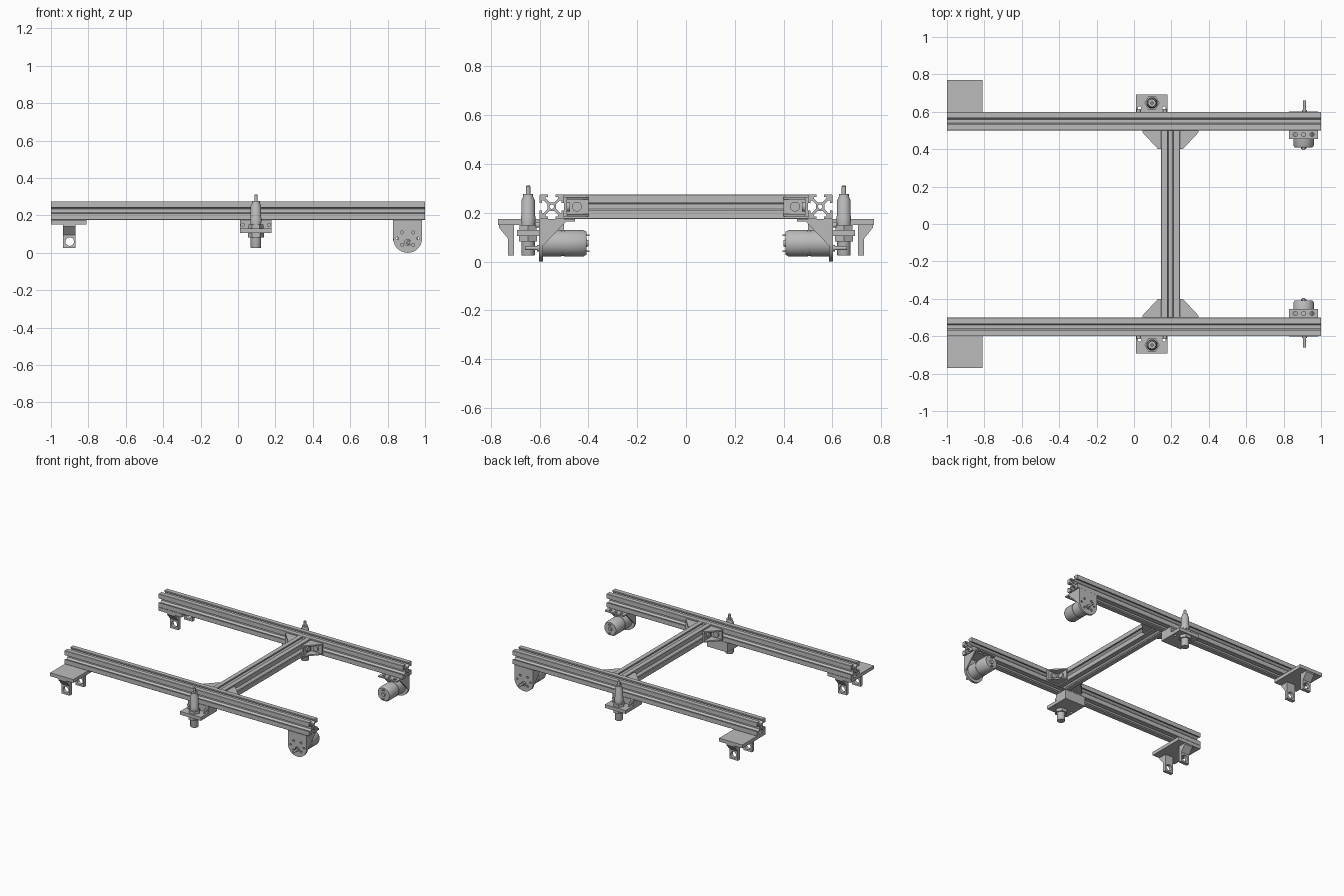
import bpy, bmesh
from math import cos, sin, pi
from mathutils import Matrix

if "Cube" in bpy.data.objects:
    bpy.data.objects.remove(bpy.data.objects["Cube"])

grey = bpy.data.materials.new("plain grey")
grey.use_nodes = True
grey.diffuse_color = (0.5, 0.5, 0.5, 1)
grey.node_tree.nodes["Principled BSDF"].inputs["Base Color"].default_value = (0.5, 0.5, 0.5, 1)

# Columns give the world directions of a profile's u, v and its depth
FRAMES = {
    "X": Matrix(((0, 0, 1, 0), (1, 0, 0, 0), (0, 1, 0, 0), (0, 0, 0, 1))),
    "Y": Matrix(((1, 0, 0, 0), (0, 0, -1, 0), (0, 1, 0, 0), (0, 0, 0, 1))),
    "Z": Matrix.Identity(4),
}
parts = []


def finish(name, bm):
    bmesh.ops.remove_doubles(bm, verts=bm.verts, dist=1e-5)
    bmesh.ops.recalc_face_normals(bm, faces=bm.faces)
    mesh = bpy.data.meshes.new(name)
    bm.to_mesh(mesh)
    bm.free()
    mesh.materials.append(grey)
    obj = bpy.data.objects.new(name, mesh)
    bpy.context.collection.objects.link(obj)
    parts.append(obj)
    return obj


def circle(u, v, r, n=24):
    return [(u + r * cos(2 * pi * i / n), v + r * sin(2 * pi * i / n)) for i in range(n)]


def rect(u0, u1, v0, v1):
    return [(u0, v0), (u1, v0), (u1, v1), (u0, v1)]


def prism(name, axis, loops, a, b):
    """Extrude an outline, with holes, from a to b along a world axis."""
    curve = bpy.data.curves.new(name, "CURVE")
    curve.dimensions = "2D"
    curve.fill_mode = "BOTH"
    curve.extrude = abs(b - a) / 2
    for loop in loops:
        spline = curve.splines.new("POLY")
        spline.points.add(len(loop) - 1)
        for point, (u, v) in zip(spline.points, loop):
            point.co = (u, v, 0, 1)
        spline.use_cyclic_u = True
    helper = bpy.data.objects.new(name, curve)
    bpy.context.collection.objects.link(helper)
    bpy.context.view_layer.update()
    mesh = bpy.data.meshes.new_from_object(helper.evaluated_get(bpy.context.evaluated_depsgraph_get()))
    bpy.data.objects.remove(helper)
    middle = (a + b) / 2 * (-1 if axis == "Y" else 1)
    bm = bmesh.new()
    bm.from_mesh(mesh)
    bm.transform(FRAMES[axis] @ Matrix.Translation((0, 0, middle)))
    bpy.data.meshes.remove(mesh)
    return finish(name, bm)


def box(name, x, y, z):
    return prism(name, "Z", [rect(*x, *y)], *z)


def lathe(name, axis, u, v, profile, steps=32):
    """Turn (radius, position) points about a line along a world axis."""
    sign = -1 if axis == "Y" else 1
    bm = bmesh.new()
    verts = [bm.verts.new((r, 0, h * sign)) for r, h in profile]
    edges = [bm.edges.new(pair) for pair in zip(verts, verts[1:])]
    bmesh.ops.spin(bm, geom=verts + edges, cent=(0, 0, 0), axis=(0, 0, 1), angle=2 * pi, steps=steps)
    bm.transform(FRAMES[axis] @ Matrix.Translation((u, v, 0)))
    return finish(name, bm)


def rod(name, axis, u, v, r, a, b, steps=24):
    return lathe(name, axis, u, v, [(0, a), (r, a), (r, b), (0, b)], steps)


def slotted_bar(name, axis, u, v, a, b):
    """Square bar with a T slot along each side and a round bore."""
    half = [(.018, .010), (.033, .025), (.040, .025), (.040, .016), (.050, .016), (.050, .048)]
    quarter = half + [(q, p) for p, q in reversed(half)]
    outline = []
    for c, s in ((1, 0), (0, 1), (-1, 0), (0, -1)):
        outline += [(u + p * c - q * s, v + p * s + q * c) for p, q in quarter]
    return prism(name, axis, [outline, circle(u, v, .009, 16)], a, b)


# Front rail
slotted_bar("front_rail", "X", -.55, .225, -1, 1)

# Wheel fork
box("front_fork_plate", (-1, -.81), (-.77, -.5), (.15, .175))
for label, inner, outer, tip in (("outer", -.705, -.73, -.767), ("inner", -.565, -.54, -.503)):
    prism(f"front_fork_{label}_leg", "Y", [rect(-.935, -.868, .025, .15), circle(-.9, .06, .023)], inner, outer)
    prism(f"front_fork_{label}_gusset", "X", [[(outer, .15), (tip, .15), (tip, .14), (outer, .095)]], -.935, -.868)

# Linear actuator on its stepped bracket
AX, AY = .096, -.647
box("front_actuator_block", (.01, .18), (-.6, -.5), (.105, .175))
prism("front_actuator_flange", "Z",
      [rect(.01, .18, -.692, -.6)] + [circle(x, -.62, .009, 16) for x in (.03, .16)], .105, .13)
for label, x in (("left", .165), ("right", .025)):
    rod(f"front_block_{label}_screw", "Y", x, .15, .011, -.616, -.6, 16)
lathe("front_actuator", "Z", AX, AY,
      [(0, .025), (.026, .025), (.028, .03), (.028, .16), (.03, .16), (.03, .185), (.028, .19), (.028, .25),
       (.021, .265), (.021, .277), (.009, .277), (.009, .308), (.006, .312), (0, .312)])
rod("front_actuator_upper_nut", "Z", AX, AY, .04, .13, .15, 6)
rod("front_actuator_lower_nut", "Z", AX, AY, .042, .083, .105, 6)

# Motor bracket with rounded foot
MX, MZ, R = .907, .077, .077
face = [(MX - R, .175), (MX + R, .175)]
face += [(MX + R * cos(i * pi / 20), MZ - R * sin(i * pi / 20)) for i in range(21)]
holes = [circle(MX, .055, .017)]
holes += [circle(MX + i * .03, MZ + k, .008, 12) for i in (-1, 1) for k in (-.035, .032)]
holes += [circle(MX + i * .055, MZ, .007, 12) for i in (-1, 1)]
prism("front_motor_face_plate", "Y", [face] + holes, -.602, -.586)
prism("front_motor_top_plate", "Z",
      [rect(MX - R, MX + R, -.602, -.455)] + [circle(MX + k, -.478, .011, 16) for k in (-.045, 0, .045)],
      .165, .175)
for label, x in (("left", MX + R - .01), ("right", MX - R)):
    prism(f"front_motor_{label}_gusset", "X",
          [[(-.586, .165), (-.49, .165), (-.5, .155), (-.586, .065)]], x, x + .01)

# Gear motor, output shaft and terminals
lathe("front_motor", "Y", MX, .075,
      [(0, -.586), (.055, -.586), (.055, -.51), (.052, -.51), (.052, -.5), (.055, -.5),
       (.055, -.422), (.047, -.408), (.015, -.408), (.013, -.4), (0, -.4)])
lathe("front_motor_shaft", "Y", MX + .005, .055,
      [(0, -.586), (.013, -.586), (.013, -.61), (.008, -.61), (.008, -.66), (0, -.66)], 20)
for label, k in (("upper", .033), ("lower", -.033)):
    box(f"front_motor_{label}_terminal", (MX - .008, MX + .008), (-.41, -.396), (.072 + k, .078 + k))

# Corner brackets between front rail and cross beam
for label, x, d in (("left", .245, 1), ("right", .145, -1)):
    name = f"front_{label}_corner"
    web = [(x + d * u, -.5 + v) for u, v in ((0, 0), (.1, 0), (.1, .01), (.016, .1), (0, .1))]
    for level, z in (("lower", .185), ("upper", .255)):
        prism(f"{name}_{level}_web", "Z", [web], z, z + .01)
    box(f"{name}_rail_flange", sorted((x, x + d * .1)), (-.5, -.488), (.185, .265))
    box(f"{name}_beam_flange", sorted((x, x + d * .012)), (-.5, -.4), (.185, .265))
    rod(f"{name}_rail_screw", "Y", x + d * .055, .225, .02, -.488, -.476)
    rod(f"{name}_beam_screw", "X", -.447, .225, .02, x, x + d * .024)

# Mirror every front part to the back
for obj in parts[:]:
    bm = bmesh.new()
    bm.from_mesh(obj.data)
    bm.transform(Matrix.Diagonal((1, -1, 1, 1)))
    finish(obj.name.replace("front", "back"), bm)

# Cross beam
slotted_bar("cross_beam", "Y", .195, .225, -.5, .5)

# Smooth the round sides, keep hard edges
bpy.ops.object.select_all(action="DESELECT")
for obj in parts:
    obj.select_set(True)
bpy.context.view_layer.objects.active = parts[0]
bpy.ops.object.shade_smooth_by_angle(angle=pi / 6)
